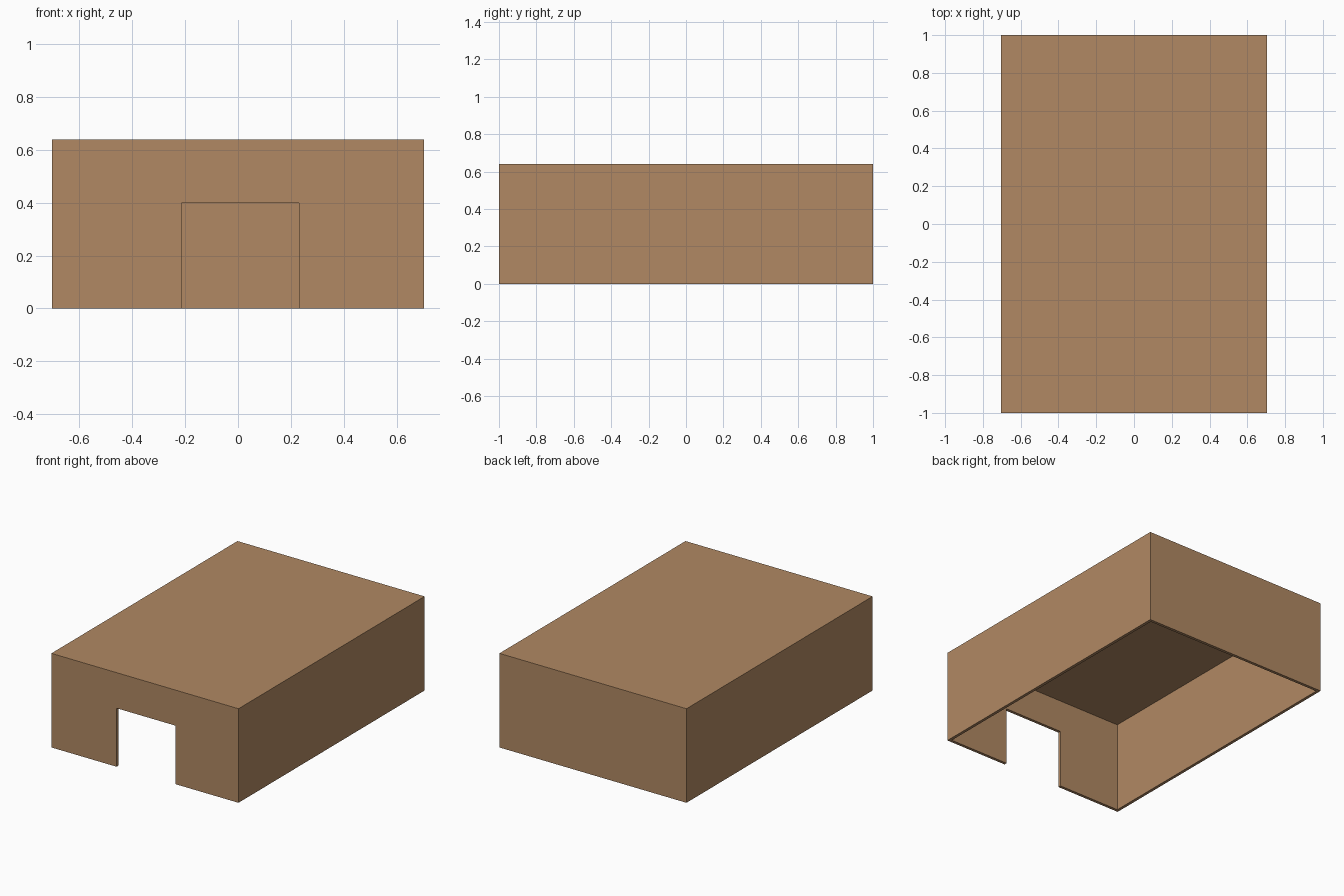
import bpy

if "Cube" in bpy.data.objects:
    bpy.data.objects.remove(bpy.data.objects["Cube"])

HALF_X, HALF_Y, HEIGHT, WALL = 0.704, 1.0, 0.64, 0.02


def box(name, lo, hi):
    """Axis-aligned box between two corners."""
    bpy.ops.mesh.primitive_cube_add(size=1)
    ob = bpy.context.object
    ob.name = name
    for v in ob.data.vertices:
        v.co = [(l + h) / 2 + c * (h - l) for l, h, c in zip(lo, hi, v.co)]
    return ob


def cut(target, cutter):
    """Subtract the cutter from the target, then remove the cutter."""
    cutter.hide_render = True
    mod = target.modifiers.new("cut", 'BOOLEAN')
    mod.operation = 'DIFFERENCE'
    mod.solver = 'EXACT'
    mod.object = cutter
    bpy.context.view_layer.objects.active = target
    bpy.ops.object.modifier_apply(modifier=mod.name)
    bpy.data.objects.remove(cutter, do_unlink=True)


# Cardboard-coloured shell
shell = box("box_shelter", (-HALF_X, -HALF_Y, 0), (HALF_X, HALF_Y, HEIGHT))
brown = bpy.data.materials.new("cardboard brown")
brown.diffuse_color = (0.44, 0.25, 0.125, 1)
brown.use_nodes = True
brown.node_tree.nodes["Principled BSDF"].inputs["Base Color"].default_value = brown.diffuse_color
shell.data.materials.append(brown)

# Hollow inside, open at the bottom
cut(shell, box("hollow_cutter", (-HALF_X + WALL, -HALF_Y + WALL, -0.1),
               (HALF_X - WALL, HALF_Y - WALL, HEIGHT - WALL)))

# Doorway in the front wall, slightly off centre
cut(shell, box("doorway_cutter", (-0.214, -HALF_Y - 0.1, -0.1),
               (0.231, -HALF_Y + 0.1, 0.398)))
